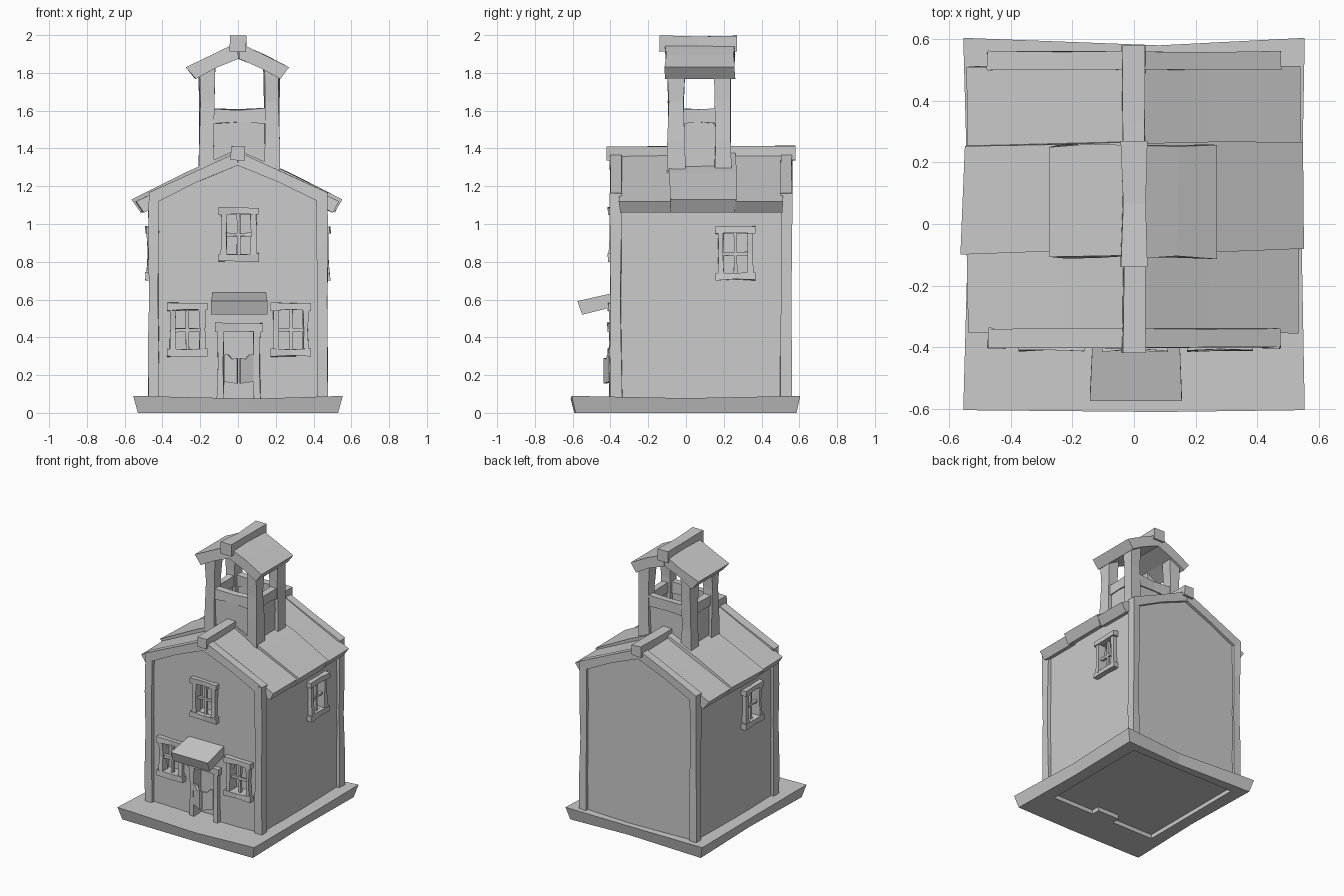
import bpy, bmesh, math, random
from mathutils import Vector, Matrix

if "Cube" in bpy.data.objects:
    bpy.data.objects.remove(bpy.data.objects["Cube"])

random.seed(4)
I = Matrix.Identity(4)


def finish(name, bm, m=I):
    bm.transform(m)
    bmesh.ops.recalc_face_normals(bm, faces=bm.faces)
    me = bpy.data.meshes.new(name)
    bm.to_mesh(me)
    bm.free()
    ob = bpy.data.objects.new(name, me)
    bpy.context.collection.objects.link(ob)
    return ob


def loft(bm, rings):
    """Skin a list of equal-sized point rings and cap both ends."""
    vs = [[bm.verts.new(p) for p in r] for r in rings]
    n = len(vs[0])
    for a, b in zip(vs, vs[1:]):
        for i in range(n):
            bm.faces.new((a[i], a[(i + 1) % n], b[(i + 1) % n], b[i]))
    bm.faces.new(vs[0][::-1])
    bm.faces.new(vs[-1])


def beam(name, lo, hi, axis=2, scales=(1, 0.84, 1), jit=0.004, m=I):
    """Rough hand-cut box, pinched along one axis."""
    a, b = [k for k in range(3) if k != axis]
    c = [(lo[k] + hi[k]) / 2 for k in range(3)]
    bm, rings = bmesh.new(), []
    for i, s in enumerate(scales):
        ring = []
        for u, v in ((-1, -1), (1, -1), (1, 1), (-1, 1)):
            p = Vector((0, 0, 0))
            p[axis] = lo[axis] + (hi[axis] - lo[axis]) * i / (len(scales) - 1)
            p[a] = c[a] + u * s * (hi[a] - lo[a]) / 2 + random.uniform(-jit, jit)
            p[b] = c[b] + v * s * (hi[b] - lo[b]) / 2 + random.uniform(-jit, jit)
            ring.append(p)
        rings.append(ring)
    loft(bm, rings)
    return finish(name, bm, m)


def prism(name, pts, y0, y1, jit=0.0, side=1):
    """Extrude an xz profile along y."""
    bm = bmesh.new()
    loft(bm, [[(side * x + random.uniform(-jit, jit), y + random.uniform(-jit, jit), z)
               for x, z in pts] for y in (y0, y1)])
    return finish(name, bm)


def cut(ob, bm):
    """Subtract a temporary mesh from an object."""
    cutter = finish("opening_cutter", bm)
    mod = ob.modifiers.new("openings", 'BOOLEAN')
    mod.operation, mod.object, mod.solver = 'DIFFERENCE', cutter, 'EXACT'
    bpy.context.view_layer.objects.active = ob
    bpy.ops.object.modifier_apply(modifier=mod.name)
    bpy.data.objects.remove(cutter)


# Base slab, flared upward with a slightly dipped top and a shallow recess below
bm = bmesh.new()
out = [(-1, -1), (0.15, -1.01), (1, -1), (0.98, 0), (1, 1), (0.15, 0.96), (-1, 1), (-0.97, 0)]
dip = [0.09, 0.075, 0.09, 0.078, 0.09, 0.075, 0.09, 0.078]
loft(bm, [[(x * 0.53, y * 0.585, 0) for x, y in out],
          [(x * 0.555, y * 0.605, z) for (x, y), z in zip(out, dip)]])
base = finish("base", bm)
bm = bmesh.new()
foot = [(-0.43, -0.33), (-0.09, -0.33), (-0.09, -0.27), (0.09, -0.27), (0.09, -0.33),
        (0.43, -0.33), (0.43, 0.51), (-0.43, 0.51)]
loft(bm, [[(x, y, z) for x, y in foot] for z in (-0.05, 0.03)])
cut(base, bm)

# House body: gabled block with recessed openings
WF, WS = 0.375, 0.45
body = prism("walls", [(-WS, 0.05), (WS, 0.05), (WS, 1.13), (0, 1.34), (-WS, 1.13)], -WF, 0.538)


def on_wall(deg, u, d, z):
    return Matrix.Rotation(math.radians(deg), 4, 'Z') @ Matrix.Translation((u, -d, z))


windows = [("front_upper", on_wall(0, 0.003, WF, 0.945)),
           ("front_left", on_wall(0, -0.268, WF, 0.44)),
           ("front_right", on_wall(0, 0.28, WF, 0.44)),
           ("side_right", on_wall(90, 0.262, WS, 0.845)),
           ("side_left", on_wall(-90, 0.105, WS, 0.845))]
door = on_wall(0, 0.004, WF, 0)

cuts = bmesh.new()
for lo, hi, m in [((-0.07, -0.1, -0.105), (0.07, 0.06, 0.105), w) for _, w in windows] + \
        [((-0.082, -0.1, 0.0), (0.082, 0.06, 0.44), door)]:
    r = [[m @ Vector((x, y, z)) for x, y in ((lo[0], lo[1]), (hi[0], lo[1]), (hi[0], hi[1]), (lo[0], hi[1]))]
         for z in (lo[2], hi[2])]
    loft(cuts, r)
cut(body, cuts)

# Windows: jambs, head, sill and crossing bars
for n, m in windows:
    for s in (-1, 1):
        xs = sorted((s * 0.063, s * 0.094))
        beam(n + "_window_jamb", (xs[0], -0.032, -0.115), (xs[1], 0.03, 0.115), 2, m=m)
    beam(n + "_window_head", (-0.107, -0.038, 0.102), (0.107, 0.02, 0.143), 0, m=m)
    beam(n + "_window_sill", (-0.107, -0.038, -0.143), (0.107, 0.02, -0.102), 0, m=m)
    beam(n + "_window_bar_upright", (-0.009, -0.008, -0.11), (0.009, 0.014, 0.11), 2, jit=0.002, m=m)
    beam(n + "_window_bar_level", (-0.07, -0.008, -0.012), (0.07, 0.014, 0.008), 0, jit=0.002, m=m)

# Door frame and pair of swing leaves
for s in (-1, 1):
    xs = sorted((s * 0.077, s * 0.116))
    beam("door_jamb", (xs[0], -0.032, 0.05), (xs[1], 0.03, 0.44), 2, m=door)
    leaf = prism("door_leaf", [(0, 0.165), (0.075, 0.155), (0.075, 0.29), (0.045, 0.285), (0.02, 0.31), (0, 0.31)],
                 -0.009, 0.009, side=-s)
    leaf.matrix_world = on_wall(s * 22, 0, 0, 0)
    leaf.location = (0.004 + s * 0.076, -WF - 0.025, 0)
beam("door_lintel", (-0.126, -0.04, 0.43), (0.126, 0.02, 0.475), 0, m=door)

# Sloped awning over the door
bm = bmesh.new()
loft(bm, [[(x, -0.36, 0.64), (x * k, -0.575, 0.592), (x * k, -0.55, 0.52), (x, -0.36, 0.567)]
          for x, k in ((-0.134, 1.07), (0.148, 1.05))])
finish("awning", bm)

# Corner posts and gable beams
for y0, y1, end in ((-0.402, -0.34, "front"), (0.50, 0.56, "back")):
    for s in (-1, 1):
        xs = sorted((s * 0.418, s * 0.475))
        beam(end + "_corner_post", (xs[0], y0, 0.05), (xs[1], y1, 1.165), 2, (1, 0.96, 0.88, 0.97, 1))
        prism(end + "_gable_beam", [(0, 1.31), (0.22, 1.22), (0.44, 1.11), (0.477, 1.165), (0.23, 1.277), (0, 1.382)],
              y0, y1, 0.003, s)

# Main roof: three slabs per side, the middle one raised
for s in (-1, 1):
    low = [(0, 1.30), (0.25, 1.18), (0.50, 1.06), (0.54, 1.12), (0.25, 1.257), (0, 1.378)]
    prism("front_roof_slab", low, -0.352, -0.08, 0.006, s)
    prism("back_roof_slab", low, 0.24, 0.51, 0.006, s)
    prism("middle_roof_slab", [(0, 1.31), (0.27, 1.19), (0.515, 1.062), (0.557, 1.13), (0.27, 1.273), (0, 1.395)],
          -0.09, 0.262, 0.01, s)
beam("roof_ridge", (-0.038, -0.42, 1.338), (0.038, 0.58, 1.412), 1, (1, 0.92, 0.9, 0.92, 1))

# Bell tower: four posts, low walls with rails
for x0, x1 in ((-0.207, -0.125), (0.137, 0.22)):
    for y0, y1 in ((-0.097, -0.005), (0.15, 0.238)):
        beam("tower_post", (x0, y0, 1.24), (x1, y1, 1.85), 2, (1.05, 0.95, 0.88, 1), 0.006)
for y in (-0.06, 0.2):
    beam("tower_wall", (-0.17, y - 0.015, 1.25), (0.18, y + 0.015, 1.55), 2, (1, 1), 0)
    beam("tower_rail", (-0.15, y - 0.026, 1.53), (0.16, y + 0.026, 1.612), 0)
for x in (-0.165, 0.178):
    beam("tower_side_wall", (x - 0.015, -0.06, 1.22), (x + 0.015, 0.2, 1.55), 2, (1, 1), 0)
    beam("tower_side_rail", (x - 0.026, -0.04, 1.53), (x + 0.026, 0.18, 1.612), 1)

# Tower roof and ridge
for s in (-1, 1):
    prism("tower_roof_slab", [(0, 1.875), (0.12, 1.825), (0.228, 1.768), (0.272, 1.83), (0.14, 1.895), (0, 1.96)],
          -0.108, 0.255, 0.007, s)
beam("tower_ridge", (-0.043, -0.14, 1.912), (0.043, 0.27, 1.998), 1, (1, 0.85, 1), 0.002)
